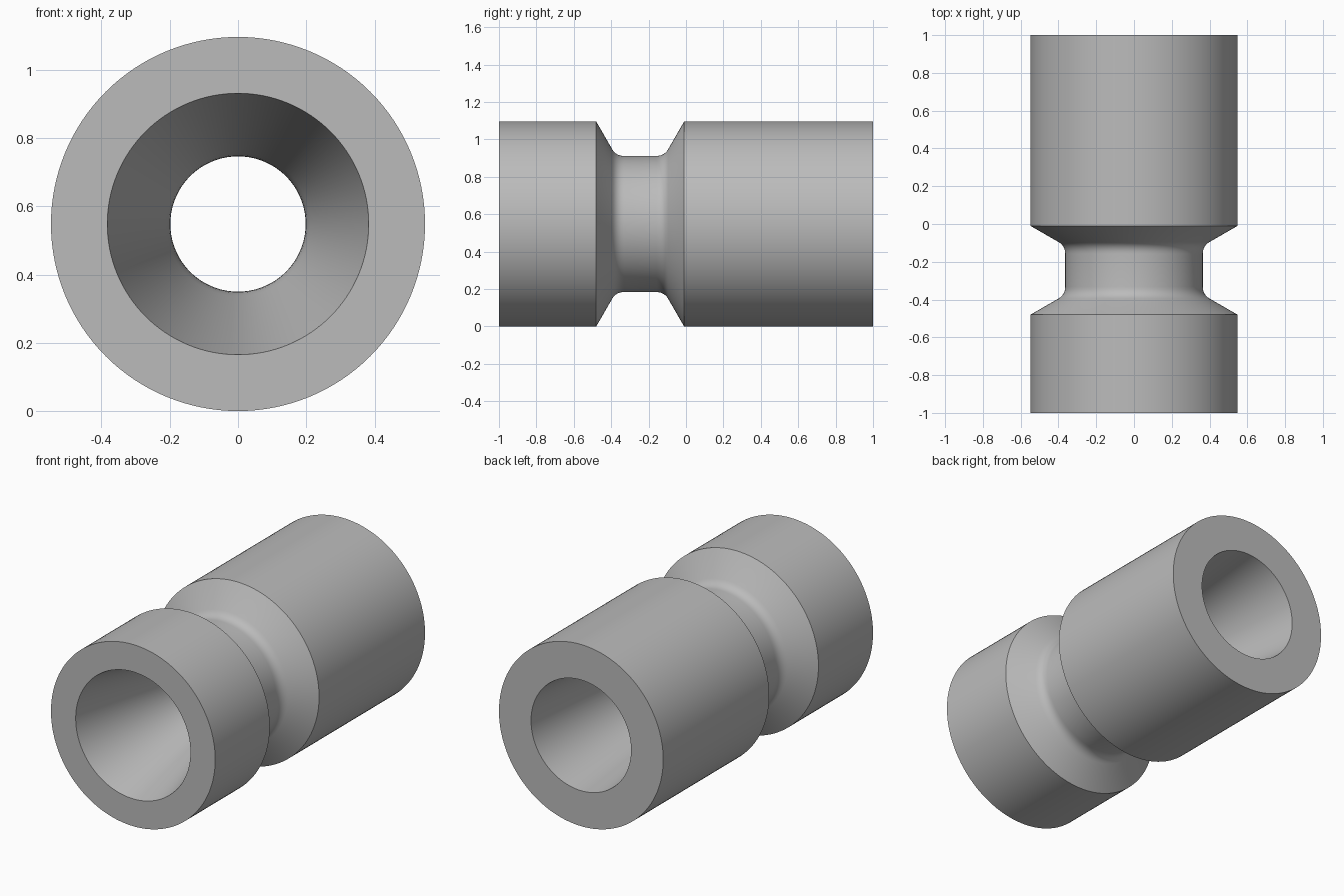
import bpy
import bmesh
import math
from mathutils import Vector, Matrix

cube = bpy.data.objects.get("Cube")
if cube:
    bpy.data.objects.remove(cube, do_unlink=True)

OUTER, NECK, THROAT = 0.548, 0.364, 0.2
SEGMENTS = 128

grey = bpy.data.materials.new("plain_grey")
grey.use_nodes = True
colour = (0.5, 0.5, 0.5, 1)
grey.diffuse_color = colour
grey.node_tree.nodes["Principled BSDF"].inputs["Base Color"].default_value = colour


def rounded(corner, before, after, size, steps=6):
    """Points of a rounded corner, as (y, radius)."""
    c = Vector(corner)
    a = c + (Vector(before) - c).normalized() * size
    b = c + (Vector(after) - c).normalized() * size
    return [a * (1 - t) ** 2 + c * 2 * t * (1 - t) + b * t * t
            for t in (i / steps for i in range(steps + 1))]


# Outer wall: two wide collars joined by a waisted neck
front_lip, back_lip = (-0.48, OUTER), (-0.01, OUTER)
neck_front, neck_back = (-0.374, NECK), (-0.116, NECK)
profile = [(-1, OUTER), front_lip]
profile += rounded(neck_front, front_lip, neck_back, 0.042)
profile += rounded(neck_back, neck_front, back_lip, 0.042)
profile += [back_lip, (1, OUTER)]

# Bore: tapers from both mouths to a throat inside the neck
front_mouth, back_mouth, throat = (-1, 0.383), (1, 0.334), (-0.25, THROAT - 0.008)
profile += [back_mouth]
profile += rounded(throat, back_mouth, front_mouth, 0.08)
profile += [front_mouth]

# Revolve the closed profile about the y axis
bm = bmesh.new()
ring = [bm.verts.new((0, y, r)) for y, r in profile]
edges = [bm.edges.new((v, ring[(i + 1) % len(ring)])) for i, v in enumerate(ring)]
bmesh.ops.spin(bm, geom=ring + edges, cent=(0, 0, 0), axis=(0, 1, 0),
               angle=math.tau, steps=SEGMENTS)
bmesh.ops.remove_doubles(bm, verts=bm.verts, dist=0.0001)
bmesh.ops.recalc_face_normals(bm, faces=bm.faces)
bmesh.ops.transform(bm, matrix=Matrix.Translation((0, 0, OUTER)), verts=bm.verts)

mesh = bpy.data.meshes.new("waisted_tube")
bm.to_mesh(mesh)
bm.free()
mesh.materials.append(grey)
tube = bpy.data.objects.new("waisted_tube", mesh)
bpy.context.collection.objects.link(tube)

# Smooth walls with crisp rims
bpy.ops.object.select_all(action="DESELECT")
tube.select_set(True)
bpy.context.view_layer.objects.active = tube
bpy.ops.object.shade_smooth_by_angle(angle=math.radians(30))
